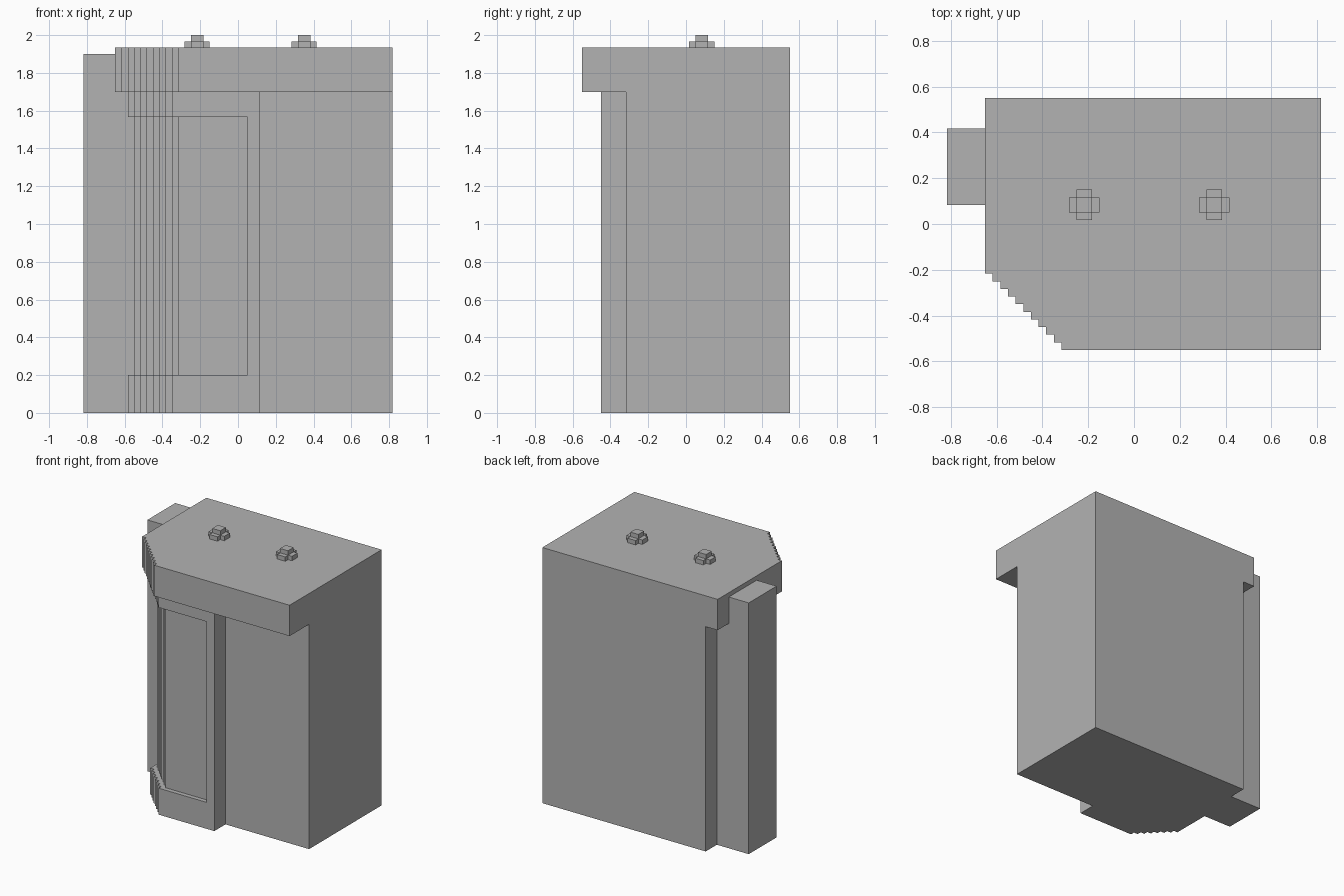
import bpy

UNIT = 2 / 60          # one grid cell; the model is 49 x 33 x 60 cells
CX, CY = 49 / 2, 33 / 2

cube = bpy.data.objects.get("Cube")
if cube:
    bpy.data.objects.remove(cube, do_unlink=True)

grey = bpy.data.materials.new("light_grey")
grey.use_nodes = True
grey.diffuse_color = (0.45, 0.45, 0.45, 1)
grey.node_tree.nodes["Principled BSDF"].inputs["Base Color"].default_value = grey.diffuse_color


def prism(name, outline, bottom, top):
    """Extrude a counter-clockwise outline, in grid cells, between two heights."""
    n = len(outline)
    verts = [((x - CX) * UNIT, (y - CY) * UNIT, z * UNIT)
             for z in (bottom, top) for x, y in outline]
    faces = [list(range(n))[::-1], list(range(n, 2 * n))]
    faces += [[i, (i + 1) % n, n + (i + 1) % n, n + i] for i in range(n)]
    mesh = bpy.data.meshes.new(name)
    mesh.from_pydata(verts, [], faces)
    mesh.materials.append(grey)
    obj = bpy.data.objects.new(name, mesh)
    bpy.context.collection.objects.link(obj)
    return obj


def box(name, x0, x1, y0, y1, bottom, top):
    return prism(name, [(x0, y0), (x1, y0), (x1, y1), (x0, y1)], bottom, top)


def steps(x, y, count):
    """Stepped front corner, one cell per step."""
    points = [(x, y)]
    for i in range(count):
        points += [(x + i + 1, y - i), (x + i + 1, y - i - 1)]
    return points


def body_outline(inset):
    """Body with projecting front corner; the corner can be set back."""
    corner = steps(7 + inset, 10 + inset, 7)
    # Post beside the panel, then the flat front and the back
    front = [(26, 3 + inset), (26, 3)] if inset else []
    rest = [(28, 3), (28, 7), (49, 7), (49, 33), (8, 33)]
    side = [] if inset else [(8, 19), (7, 19)]
    return corner + front + rest + side


# Body: foot, recessed panel, head
prism("body_foot", body_outline(0), 0, 6)
prism("body_panel", body_outline(1), 6, 47)
prism("body_head", body_outline(0), 47, 51)

# Overhanging top with stepped corner
prism("top_slab", steps(5, 10, 10) + [(49, 0), (49, 33), (5, 33)], 51, 58)

# Column on the side, running up past the underside of the top
column = [(0, 19), (8, 19), (8, 29), (0, 29)]
prism("side_column", column, 0, 51)
box("side_column_cap", 0, 5, 19, 29, 51, 57)

# Cross-shaped knobs on top
for side, x in (("right", 16), ("left", 33)):
    cross = [(x, 18), (x + 1, 18), (x + 1, 17), (x + 3, 17), (x + 3, 18), (x + 4, 18),
             (x + 4, 20), (x + 3, 20), (x + 3, 21), (x + 1, 21), (x + 1, 20), (x, 20)]
    prism(side + "_knob_base", cross, 58, 59)
    box(side + "_knob_tip", x + 1, x + 3, 18, 20, 59, 60)
